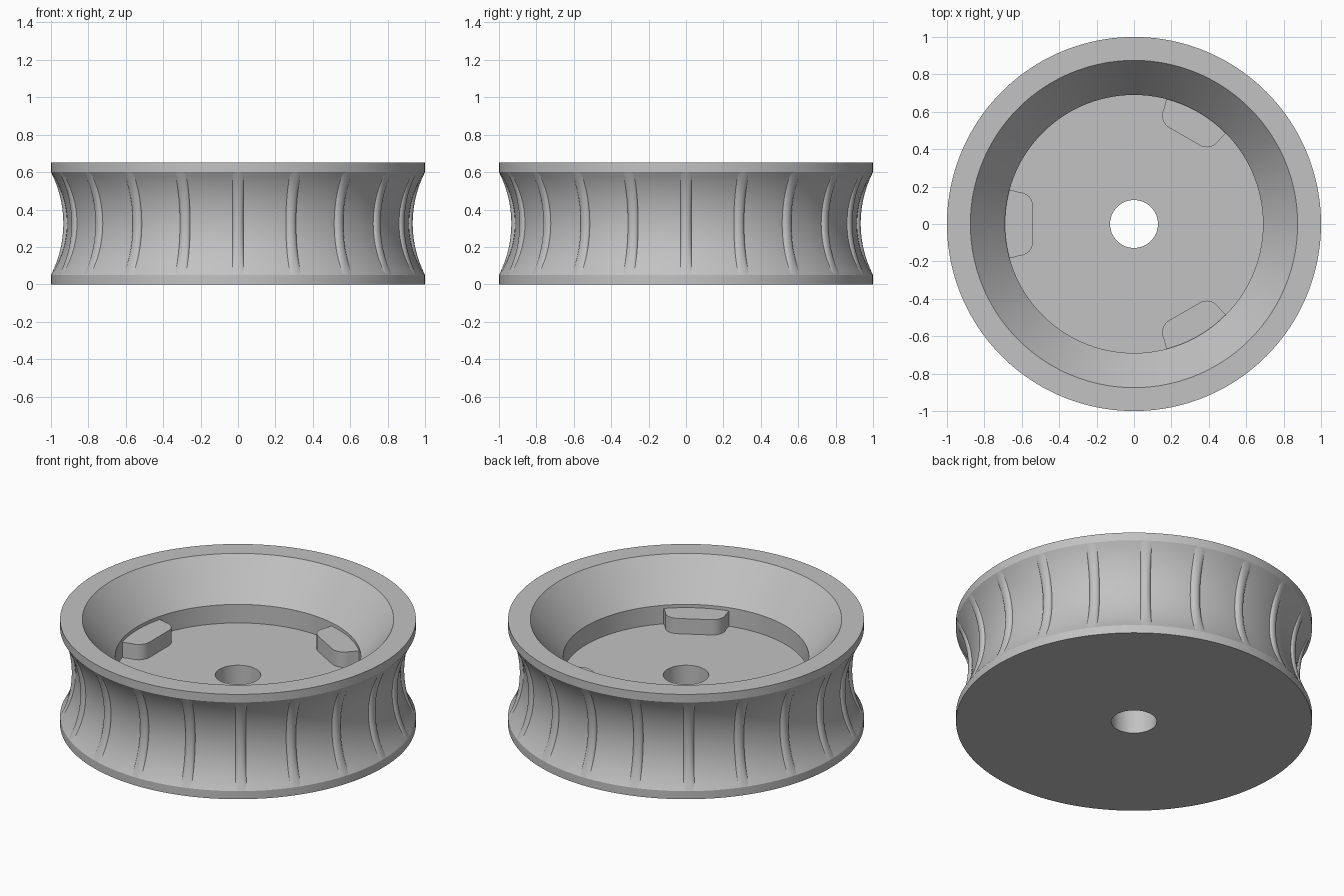
import bpy
import bmesh
from math import sin, cos, pi, radians, sqrt

cube = bpy.data.objects.get("Cube")
if cube:
    bpy.data.objects.remove(cube)

GREY = (0.54, 0.54, 0.54, 1)
mat = bpy.data.materials.new("light grey")
mat.use_nodes = True
mat.diffuse_color = GREY
mat.node_tree.nodes["Principled BSDF"].inputs["Base Color"].default_value = GREY

HEIGHT, LIP, RIM = 0.65, 0.05, 1.0
FLOOR, LEDGE, LUG_TOP = 0.305, 0.42, 0.40
WELL, MOUTH, BORE = 0.69, 0.875, 0.128
STEPS = 24


def finish(name, bm, angle=25):
    bmesh.ops.recalc_face_normals(bm, faces=bm.faces[:])
    mesh = bpy.data.meshes.new(name)
    bm.to_mesh(mesh)
    bm.free()
    mesh.materials.append(mat)
    obj = bpy.data.objects.new(name, mesh)
    bpy.context.collection.objects.link(obj)
    bpy.ops.object.select_all(action="DESELECT")
    obj.select_set(True)
    bpy.context.view_layer.objects.active = obj
    bpy.ops.object.shade_smooth_by_angle(angle=radians(angle))
    return obj


def groove_points(depth):
    """Circular hollow between the two lips, as (radius, z) points."""
    half = HEIGHT / 2 - LIP
    big = (half * half + depth * depth) / (2 * depth)
    points = []
    for i in range(STEPS + 1):
        z = -half + 2 * half * i / STEPS
        points.append((RIM - depth + big - sqrt(big * big - z * z), z + HEIGHT / 2))
    return points


def polar(radius, angle, z):
    return (radius * cos(angle), radius * sin(angle), z)


# Wheel body: a closed profile turned round the axis
def make_body(segments=160):
    profile = [(BORE, 0), (RIM, 0)] + groove_points(0.085)
    profile += [(RIM, HEIGHT), (MOUTH, HEIGHT), (WELL, LEDGE), (WELL, FLOOR), (BORE, FLOOR)]
    bm = bmesh.new()
    rings = [[bm.verts.new(polar(r, 2 * pi * s / segments, z)) for r, z in profile]
             for s in range(segments)]
    n = len(profile)
    for s in range(segments):
        a, b = rings[s], rings[(s + 1) % segments]
        for i in range(n):
            j = (i + 1) % n
            bm.faces.new((a[i], b[i], b[j], a[j]))
    return finish("wheel_body", bm)


# Rounded rib that follows the hollow and fades out at the lips
def make_rib(index, angle, half_width=0.032, across=10):
    bm = bmesh.new()
    rows = []
    for (base, z), (crest, _) in zip(groove_points(0.085), groove_points(0.066)):
        row = []
        for k in range(across + 1):
            t = pi * k / across
            radius = base - 0.003 + (crest - base + 0.003) * sin(t)
            row.append(bm.verts.new(polar(radius, angle - half_width * cos(t), z)))
        rows.append(row)
    for a, b in zip(rows, rows[1:]):
        for k in range(across):
            bm.faces.new((a[k], a[k + 1], b[k + 1], b[k]))
        bm.faces.new((a[across], a[0], b[0], b[across]))
    bm.faces.new(rows[0])
    bm.faces.new(rows[-1])
    return finish(f"rib_{index}", bm, 40)


# Lug: rounded block standing on the floor against the well wall
def make_lug(index, angle):
    corner, inner, half = 0.075, 0.54, 0.17
    outline = []
    for side in (-1, 1):
        arc = []
        for k in range(9):
            t = (pi / 2) * k / 8
            arc.append((inner + corner * (1 - sin(t)), side * (half - corner + corner * cos(t))))
        outline += arc if side < 0 else arc[::-1]
    spread = 0.27
    outline += [((WELL + 0.004) * cos(spread * (1 - k / 5)),
                 (WELL + 0.004) * sin(spread * (1 - k / 5))) for k in range(11)]
    bm = bmesh.new()
    base = bm.faces.new([bm.verts.new((x * cos(angle) - y * sin(angle),
                                       x * sin(angle) + y * cos(angle), FLOOR - 0.01))
                         for x, y in outline])
    top = bmesh.ops.extrude_face_region(bm, geom=[base], use_keep_orig=True)["geom"]
    bmesh.ops.translate(bm, vec=(0, 0, LUG_TOP - FLOOR + 0.01),
                        verts=[g for g in top if isinstance(g, bmesh.types.BMVert)])
    return finish(f"lug_{index}", bm)


make_body()
for i in range(20):
    make_rib(i + 1, 2 * pi * i / 20)
for i in range(3):
    make_lug(i + 1, pi / 3 + 2 * pi * i / 3)
